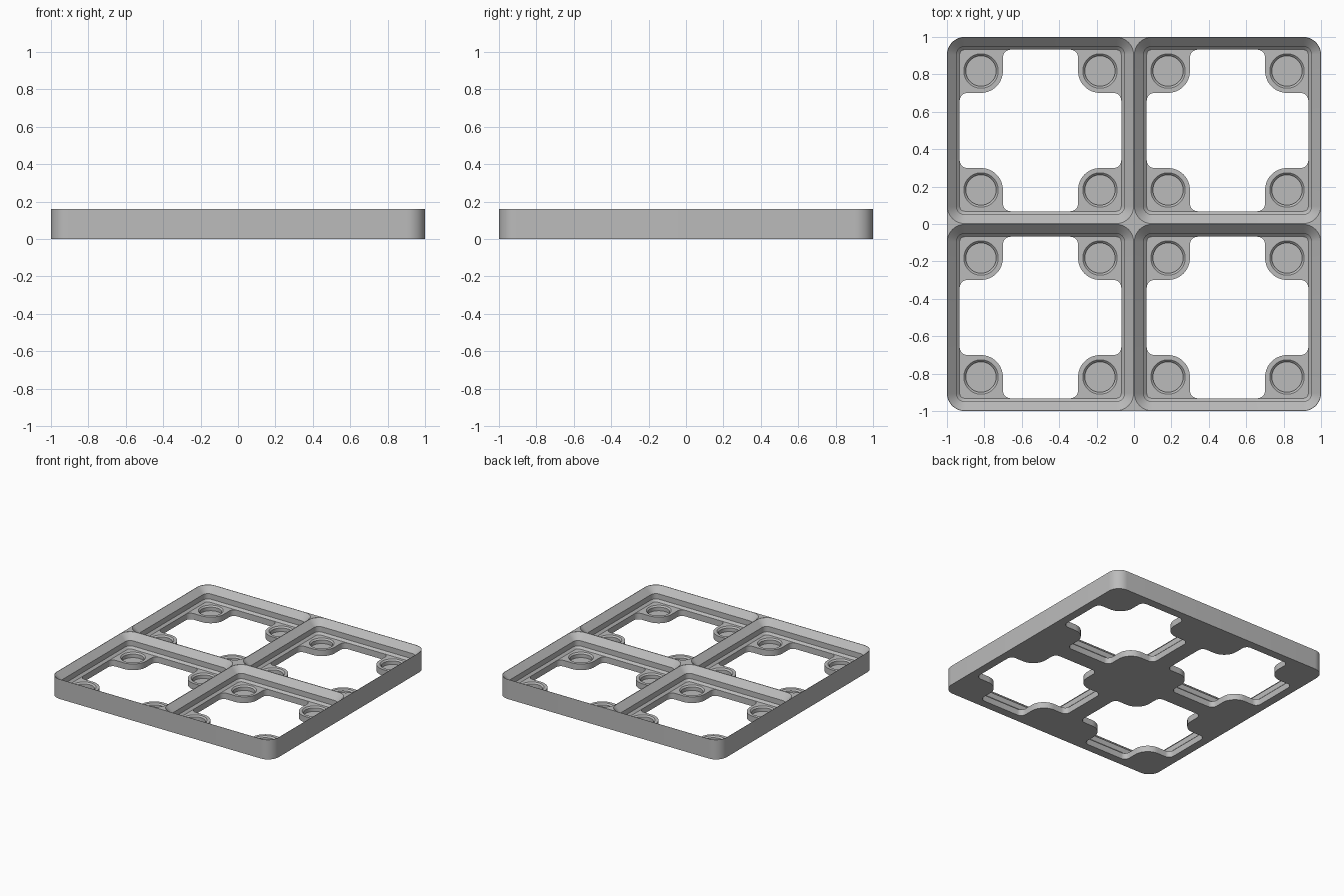
import bpy, bmesh, math

if "Cube" in bpy.data.objects:
    bpy.data.objects.remove(bpy.data.objects["Cube"])

HEIGHT, FLOOR = 0.16, 0.05      # overall height, pad height
MAGNET, PAD_R = 0.318, 0.117    # magnet offset from cell centre, pad radius
CELLS = [(x, y) for x in (-0.5, 0.5) for y in (-0.5, 0.5)]

grey = bpy.data.materials.new("light grey")
grey.diffuse_color = (0.5, 0.5, 0.5, 1)
grey.use_nodes = True
grey.node_tree.nodes["Principled BSDF"].inputs["Base Color"].default_value = grey.diffuse_color


def arc(cx, cy, r, a0, a1, n=10):
    return [(cx + r * math.cos(math.radians(a0 + (a1 - a0) * i / n)),
             cy + r * math.sin(math.radians(a0 + (a1 - a0) * i / n))) for i in range(n + 1)]


def four_way(quarter):
    """Repeat a quarter outline by 90 degree turns."""
    pts, q = [], quarter
    for _ in range(4):
        pts += q
        q = [(-y, x) for x, y in q]
    return pts


def rounded_square(h, r):
    return four_way(arc(h - r, h - r, r, 0, 90))


def circle(r):
    return arc(0, 0, r, 0, 360, 48)[:-1]


def loft(bm, rings, offset=(0, 0)):
    """Closed solid through a stack of (outline, z) rings."""
    loops = [[bm.verts.new((x + offset[0], y + offset[1], z)) for x, y in pts]
             for pts, z in rings]
    bm.faces.new(loops[0][::-1])
    bm.faces.new(loops[-1])
    for a, b in zip(loops, loops[1:]):
        n = len(a)
        for i in range(n):
            j = (i + 1) % n
            bm.faces.new((a[i], a[j], b[j], b[i]))


def make(name, bm):
    bmesh.ops.recalc_face_normals(bm, faces=bm.faces)
    me = bpy.data.meshes.new(name)
    bm.to_mesh(me)
    bm.free()
    ob = bpy.data.objects.new(name, me)
    bpy.context.collection.objects.link(ob)
    me.materials.append(grey)
    return ob


# Solid plate
bm = bmesh.new()
loft(bm, [(rounded_square(1, 0.095), 0), (rounded_square(1, 0.095), HEIGHT)])
plate = make("grid_plate", bm)

# Stepped pockets: small chamfer, upright wall, large chamfer
pocket = [(0.432, 0.027, FLOOR), (0.449, 0.044, FLOOR + 0.017),
          (0.449, 0.044, HEIGHT - 0.05), (0.498, 0.093, HEIGHT - 0.001),
          (0.498, 0.093, HEIGHT + 0.05)]
bm = bmesh.new()
for c in CELLS:
    loft(bm, [(rounded_square(h, r), z) for h, r, z in pocket], c)
pocket_cutter = make("pocket_cutter", bm)

# Through openings that leave a rounded pad in each corner
half, fillet, edge = 0.432, 0.042, MAGNET - PAD_R
opening = four_way(arc(half - fillet, edge - fillet, fillet, 0, 90, 8)
                   + arc(MAGNET, MAGNET, PAD_R, 270, 180, 14)
                   + arc(edge - fillet, half - fillet, fillet, 0, 90, 8))
bm = bmesh.new()
for c in CELLS:
    loft(bm, [(opening, -0.05), (opening, FLOOR + 0.01)], c)
opening_cutter = make("opening_cutter", bm)

# Chamfered magnet recesses
bm = bmesh.new()
for cx, cy in CELLS:
    for sx in (-1, 1):
        for sy in (-1, 1):
            loft(bm, [(circle(0.081), 0.01), (circle(0.081), FLOOR - 0.011),
                      (circle(0.092), FLOOR), (circle(0.092), FLOOR + 0.02)],
                 (cx + sx * MAGNET, cy + sy * MAGNET))
magnet_cutter = make("magnet_cutter", bm)

# Cut everything, then discard the cutters
bpy.context.view_layer.objects.active = plate
plate.select_set(True)
for cutter in (pocket_cutter, opening_cutter, magnet_cutter):
    cutter.hide_render = True
    mod = plate.modifiers.new(cutter.name, 'BOOLEAN')
    mod.operation, mod.solver, mod.object = 'DIFFERENCE', 'EXACT', cutter
    bpy.ops.object.modifier_apply(modifier=mod.name)
    bpy.data.objects.remove(cutter)

bpy.ops.object.shade_smooth_by_angle(angle=math.radians(30))
